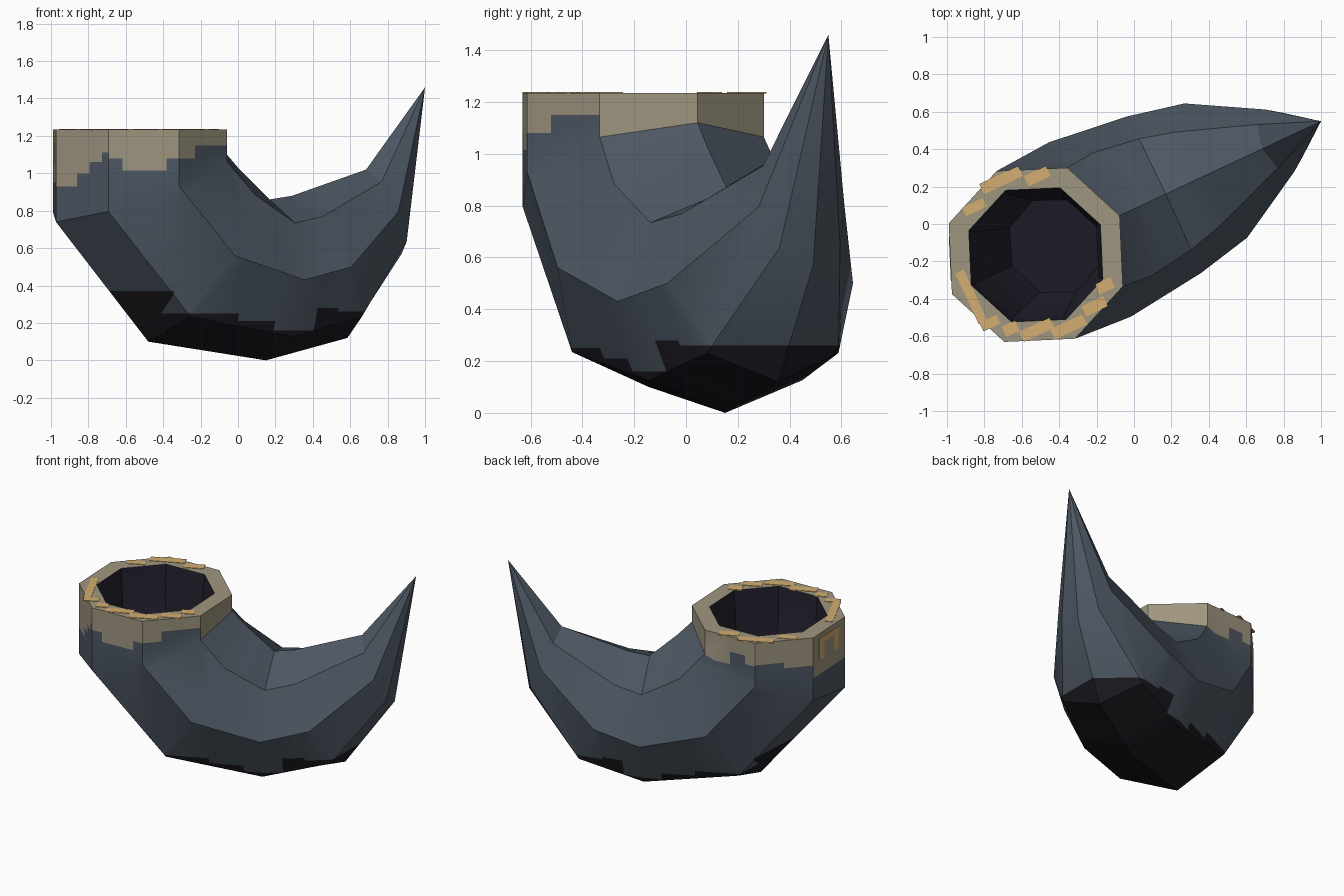
import bpy, bmesh, math
from mathutils import Vector

cube = bpy.data.objects.get("Cube")
if cube:
    bpy.data.objects.remove(cube, do_unlink=True)


def material(name, srgb):
    mat = bpy.data.materials.new(name)
    mat.use_nodes = True
    col = [((c / 255 + 0.055) / 1.055) ** 2.4 for c in srgb] + [1]
    mat.diffuse_color = col
    mat.node_tree.nodes["Principled BSDF"].inputs["Base Color"].default_value = col
    return mat


SLATE, TAN, DARK, HOLLOW = range(4)
horn_mats = [material("slate", (78, 88, 100)), material("tan", (160, 150, 129)),
             material("dark_underside", (28, 26, 33)), material("dark_hollow", (34, 32, 44))]
gold = material("gold", (212, 174, 112))

# The horn bends in one upright plane: s runs along it, l across it
SIDES = 8
YAW = math.radians(25.1)
U = Vector((math.cos(YAW), math.sin(YAW), 0))
W = Vector((-U.y, U.x, 0))
ORIGIN = Vector((-0.525, -0.165, 0))
TOP = 1.235


def place(s, l, z):
    return ORIGIN + U * s + W * l + Vector((0, 0, z))


def ring(bm, outer, inner, half, scale=1):
    """Octagon between an outer and an inner (s, z) point, half wide to each side."""
    mid, arm = [(a + b) / 2 for a, b in zip(outer, inner)], [(b - a) / 2 for a, b in zip(outer, inner)]
    verts = []
    for k in range(SIDES):
        a = math.tau * k / SIDES
        c = math.cos(a) * scale
        verts.append(bm.verts.new(place(mid[0] + arm[0] * c, math.sin(a) * half * scale, mid[1] + arm[1] * c)))
    return verts


def bridge(bm, a, b, mat):
    faces = []
    for k in range(SIDES):
        n = (k + 1) % SIDES
        f = bm.faces.new((a[k], a[n], b[n], b[k]))
        f.material_index = mat
        faces.append(f)
    return faces


def cut(bm, faces, point, normal):
    """Split the given faces by a plane and return all the pieces."""
    geom = set(faces)
    for f in faces:
        geom.update(f.edges)
        geom.update(f.verts)
    res = bmesh.ops.bisect_plane(bm, geom=list(geom), dist=1e-5, plane_co=point, plane_no=normal)
    pieces = {g for g in res["geom"] if isinstance(g, bmesh.types.BMFace)}
    return list(pieces | {f for f in faces if f.is_valid})


bm = bmesh.new()
R = 0.495
rim = ring(bm, (-R, TOP), (R, TOP), R)
collar = ring(bm, (-R, 0.74), (R, 1.12), R)
body_rings = [collar] + [ring(bm, *r) for r in (
    ((0.05, 0.10), (0.59, 1.02), 0.515),
    ((0.745, 0.0), (0.767, 0.86), 0.463),
    ((1.226, 0.12), (0.90, 0.88), 0.396),
    ((1.546, 0.57), (1.336, 1.02), 0.183))]
tip = bm.verts.new(place(1.684, 0, 1.46))

# Body and pointed tip
walls = bridge(bm, rim, collar, SLATE)
body = []
for a, b in zip(body_rings, body_rings[1:]):
    body += bridge(bm, a, b, SLATE)
for k in range(SIDES):
    bm.faces.new((body_rings[-1][k], body_rings[-1][(k + 1) % SIDES], tip))

# Flat rim and hollow
mouth = ring(bm, (-R, TOP), (R, TOP), R, 0.77)
throat = ring(bm, (-R, 0.80), (R, 1.06), R, 0.72)
depth = ring(bm, (-0.14, 0.42), (0.36, 0.74), 0.27)
bridge(bm, rim, mouth, TAN)
bridge(bm, mouth, throat, HOLLOW)
bridge(bm, throat, depth, HOLLOW)
bm.faces.new(depth).material_index = HOLLOW

# Stepped tan band: per side, (end of step along the side, lower height)
UP = Vector((0, 0, 1))
band = [[(1, 0)],
        [(0.5, 1.04), (0.8, 1.13), (1, 1.07)],
        [(0.5, 1.08), (1, 1.04)],
        [(1, 0.95)],
        [(0.4, 0.93), (0.64, 1.0), (0.88, 1.06), (1, 1.11)],
        [(0.2, 1.08), (0.82, 1.015), (1, 1.08)],
        [(0.33, 1.08), (1, 1.15)],
        [(1, 0)]]
corners = [v.co.copy() for v in rim]
for k, steps in enumerate(band):
    start = corners[k]
    along = corners[(k + 1) % SIDES] - start
    where = lambda f: (f.calc_center_median() - start).dot(along) / along.length_squared
    pieces = [walls[k]]
    for end, _ in steps[:-1]:
        pieces = cut(bm, pieces, start + along * end, along)
    for f in pieces:
        low = next(z for end, z in steps if where(f) < end)
        for part in cut(bm, [f], UP * low, UP):
            if part.calc_center_median().z > low:
                part.material_index = TAN

# Stepped dark underside: (end along the horn, upper height)
under = [(0.03, 0.37), (0.41, 0.25), (0.63, 0.21), (0.88, 0.16), (1.02, 0.28), (9, 0.26)]
for end, _ in under[:-1]:
    body = cut(bm, body, place(end, 0, 0), U)
for f in body:
    s = (f.calc_center_median() - ORIGIN).dot(U)
    high = next(z for end, z in under if s < end)
    for part in cut(bm, [f], UP * high, UP):
        if part.calc_center_median().z < high:
            part.material_index = DARK

bmesh.ops.recalc_face_normals(bm, faces=bm.faces)
mesh = bpy.data.meshes.new("horn")
bm.to_mesh(mesh)
bm.free()
for m in horn_mats:
    mesh.materials.append(m)
horn = bpy.data.objects.new("horn", mesh)
bpy.context.collection.objects.link(horn)
bpy.ops.object.select_all(action="DESELECT")
horn.select_set(True)
bpy.context.view_layer.objects.active = horn
bpy.ops.object.shade_smooth_by_angle(angle=math.radians(30))


def plate(bm, center, a, b, normal):
    """Thin plate with half extents a and b, lying on a surface."""
    thick = normal * 0.003
    box = bmesh.ops.create_cube(bm, size=2)["verts"]
    for v in box:
        v.co = center + a * v.co.x + b * v.co.y + thick * v.co.z


# Gold inlay on the rim: x, y, length along the horn, length across it
bm = bmesh.new()
for x, y, length, width in ((-0.853, 0.09, 0.12, 0.05), (-0.71, 0.235, 0.23, 0.06),
                            (-0.517, 0.256, 0.13, 0.06), (-0.87, -0.39, 0.05, 0.30),
                            (-0.77, -0.53, 0.10, 0.05), (-0.66, -0.56, 0.08, 0.06),
                            (-0.52, -0.565, 0.18, 0.06), (-0.35, -0.55, 0.19, 0.06),
                            (-0.21, -0.44, 0.13, 0.06), (-0.155, -0.33, 0.09, 0.06)):
    plate(bm, Vector((x, y, TOP)), U * length / 2, W * width / 2, UP)

# Gold arch on the outer side of the collar
start, along = corners[3], corners[4] - corners[3]
side = along.normalized()
out = side.cross(UP)
if out.x > 0:
    out = -out
for t, z, length, height in ((0.5, 1.18, 0.24, 0.04), (0.27, 1.11, 0.06, 0.12), (0.73, 1.11, 0.06, 0.12)):
    plate(bm, start + along * t + UP * (z - TOP), side * length / 2, UP * height / 2, out)
bmesh.ops.recalc_face_normals(bm, faces=bm.faces)
mesh = bpy.data.meshes.new("gold_inlay")
bm.to_mesh(mesh)
bm.free()
mesh.materials.append(gold)
bpy.context.collection.objects.link(bpy.data.objects.new("gold_inlay", mesh))
